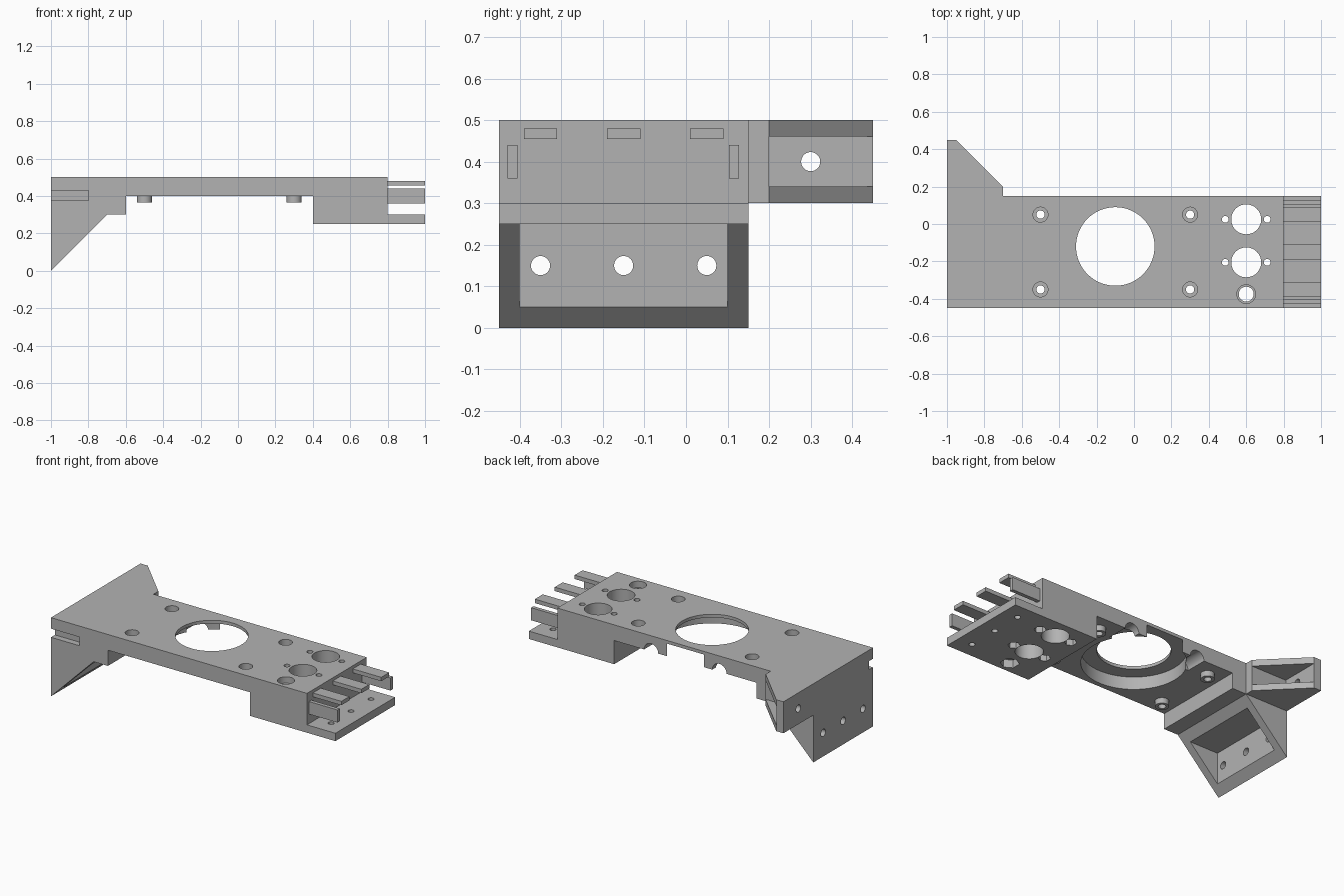
import bpy, bmesh, math
from mathutils import Matrix, Vector

cube = bpy.data.objects.get("Cube")
if cube:
    bpy.data.objects.remove(cube, do_unlink=True)

GREY = (0.45, 0.45, 0.45, 1)
mat = bpy.data.materials.new("plain grey")
mat.use_nodes = True
mat.diffuse_color = GREY
mat.node_tree.nodes["Principled BSDF"].inputs["Base Color"].default_value = GREY


def finish(name, bm):
    bmesh.ops.recalc_face_normals(bm, faces=bm.faces)
    mesh = bpy.data.meshes.new(name)
    bm.to_mesh(mesh)
    bm.free()
    mesh.materials.append(mat)
    ob = bpy.data.objects.new(name, mesh)
    bpy.context.collection.objects.link(ob)
    return ob


def prism(name, points, axis, start, end):
    """Extrude a 2D outline along y (points are x, z) or along z (points are x, y)."""
    def place(p, d):
        return (p[0], d, p[1]) if axis == "y" else (p[0], p[1], d)
    bm = bmesh.new()
    face = bm.faces.new([bm.verts.new(place(p, start)) for p in points])
    out = bmesh.ops.extrude_face_region(bm, geom=[face])
    verts = [v for v in out["geom"] if isinstance(v, bmesh.types.BMVert)]
    step = Vector(place((0, 0), end - start))
    bmesh.ops.translate(bm, verts=verts, vec=step)
    return finish(name, bm)


def box(name, x, y, z):
    return prism(name, [(x[0], y[0]), (x[1], y[0]), (x[1], y[1]), (x[0], y[1])], "z", *z)


def rod(name, centre, radius, length, axis="z", sides=32):
    turn = {"z": Matrix(), "x": Matrix.Rotation(math.pi / 2, 4, "Y"),
            "y": Matrix.Rotation(math.pi / 2, 4, "X")}[axis]
    bm = bmesh.new()
    bmesh.ops.create_cone(bm, cap_ends=True, segments=sides, radius1=radius, radius2=radius,
                          depth=length, matrix=Matrix.Translation(centre) @ turn)
    return finish(name, bm)


def cut(target, cutter):
    mod = target.modifiers.new("cut", "BOOLEAN")
    mod.operation = "DIFFERENCE"
    mod.solver = "EXACT"
    mod.object = cutter
    bpy.context.view_layer.objects.active = target
    bpy.ops.object.modifier_apply(modifier=mod.name)
    bpy.data.objects.remove(cutter, do_unlink=True)


def drill(target, x, y, radius, bottom, top, sides=32):
    cut(target, rod("cutter", (x, y, (bottom + top) / 2), radius, top - bottom, "z", sides))


# Main deck with the wedge foot, the thick block and the thin end shelf
FRONT, BACK = -0.45, 0.15
deck = prism("main_deck", [(-1, 0), (-0.7, 0.3), (-0.6, 0.3), (-0.6, 0.4), (0.4, 0.4), (0.4, 0.25),
                           (1, 0.25), (1, 0.3), (0.8, 0.3), (0.8, 0.5), (-1, 0.5)],
             "y", FRONT, BACK)

# Wedge pocket, wall bolt holes and shelf holes
cut(deck, box("cutter", (-0.95, -0.6), (-0.4, 0.1), (0.05, 0.25)))
for y in (-0.35, -0.15, 0.05):
    cut(deck, rod("cutter", (-1, y, 0.15), 0.023, 0.2, "x"))
    drill(deck, 0.9, y, 0.018, 0.2, 0.35)

# Slot in the front face
cut(deck, box("cutter", (-1.1, -0.8), (-0.5, -0.41), (0.375, 0.43)))

# Large opening with a wide recess underneath and two rear channels
CX, CY = -0.1, -0.12
drill(deck, CX, CY, 0.3, 0.3, 0.48, 64)
drill(deck, CX, CY, 0.21, 0.3, 0.6, 64)
for side in (-1, 1):
    cut(deck, rod("cutter", (CX + side * 0.24, 0.11, 0.4), 0.05, 0.2, "y"))

# Four counterbored screw holes, each with a standoff below
for x in (-0.5, 0.3):
    for y in (-0.35, 0.05):
        drill(deck, x, y, 0.04, 0.44, 0.6)
        drill(deck, x, y, 0.022, 0.3, 0.6)
        standoff = rod("standoff", (x, y, 0.383), 0.04, 0.035)
        drill(standoff, x, y, 0.022, 0.3, 0.45)

# Block holes: two large ones flanked by screw holes with nut pockets
for y in (-0.205, 0.025):
    drill(deck, 0.6, y, 0.08, 0.2, 0.6, 48)
    for x in (0.488, 0.712):
        drill(deck, x, y, 0.018, 0.2, 0.6)
        drill(deck, x, y, 0.036, 0.2, 0.29, 6)

# Single button hole with a counterbore above and a hex pocket below
drill(deck, 0.6, -0.375, 0.04, 0.2, 0.6)
drill(deck, 0.6, -0.375, 0.05, 0.46, 0.6)
drill(deck, 0.6, -0.375, 0.055, 0.2, 0.3, 6)

# Side bracket with a triangular pocket
bracket = prism("side_bracket", [(-1, BACK), (-0.7, BACK), (-0.7, 0.2), (-0.95, 0.45), (-1, 0.45)],
                "z", 0.3, 0.5)
cut(bracket, box("cutter", (-0.95, -0.6), (0.2, 0.6), (0.34, 0.46)))
cut(bracket, rod("cutter", (-1, 0.3, 0.4), 0.023, 0.2, "x"))

# Flat and upright prongs on the end face
for y in (-0.35, -0.15, 0.05):
    box("flat_prong", (0.8, 1), (y - 0.04, y + 0.04), (0.455, 0.48))
for y in (-0.417, 0.115):
    box("upright_prong", (0.8, 1), (y - 0.012, y + 0.012), (0.36, 0.44))

# Smooth the round walls while keeping the edges sharp
for ob in list(bpy.context.scene.objects):
    if ob.type == "MESH" and mat.name in ob.data.materials:
        bpy.ops.object.select_all(action="DESELECT")
        ob.select_set(True)
        bpy.context.view_layer.objects.active = ob
        bpy.ops.object.shade_smooth_by_angle(angle=math.radians(30))
